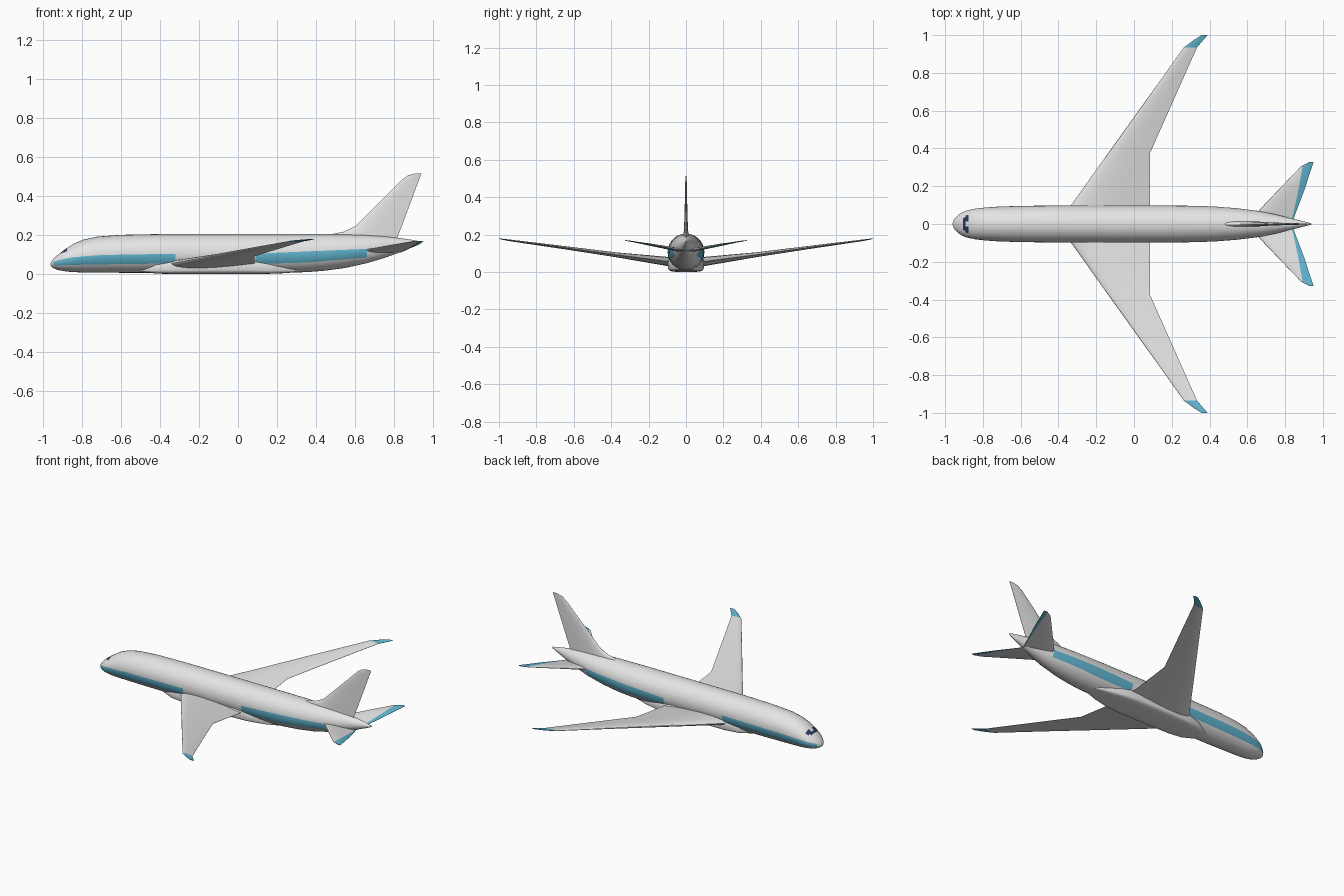
import bpy, bmesh, math

if "Cube" in bpy.data.objects:
    bpy.data.objects.remove(bpy.data.objects["Cube"])


def material(name, rgb):
    m = bpy.data.materials.new(name)
    m.diffuse_color = (*rgb, 1)
    m.use_nodes = True
    m.node_tree.nodes["Principled BSDF"].inputs["Base Color"].default_value = m.diffuse_color
    return m


MATS = [material("white", (0.78, 0.78, 0.78)),
        material("sky_blue", (0.12, 0.47, 0.64)),
        material("navy_glass", (0.02, 0.04, 0.11))]


def lerp_table(table, x):
    """Interpolate the values of a sorted (x, a, b) table."""
    if x <= table[0][0]:
        return table[0][1:]
    for p, q in zip(table, table[1:]):
        if x <= q[0]:
            t = (x - p[0]) / (q[0] - p[0])
            return tuple(a + (b - a) * t for a, b in zip(p[1:], q[1:]))
    return table[-1][1:]


def loft(name, rings, paint=lambda i, j: 0, mirror=False, angle=35):
    """Skin closed rings; paint(ring, segment) picks the colour."""
    bm = bmesh.new()
    vs = [[bm.verts.new(p) for p in r] for r in rings]
    n = len(rings[0])
    for i in range(len(rings) - 1):
        for j in range(n):
            k = (j + 1) % n
            f = bm.faces.new((vs[i][j], vs[i][k], vs[i + 1][k], vs[i + 1][j]))
            f.material_index = paint(i, j)
    bm.faces.new(vs[0]).material_index = paint(0, n // 2)
    bm.faces.new(vs[-1]).material_index = paint(len(rings) - 2, n // 2)
    bmesh.ops.recalc_face_normals(bm, faces=bm.faces)
    me = bpy.data.meshes.new(name)
    bm.to_mesh(me)
    bm.free()
    for m in MATS:
        me.materials.append(m)
    ob = bpy.data.objects.new(name, me)
    bpy.context.collection.objects.link(ob)
    bpy.ops.object.select_all(action='DESELECT')
    ob.select_set(True)
    bpy.context.view_layer.objects.active = ob
    bpy.ops.object.shade_smooth_by_angle(angle=math.radians(angle))
    if mirror:
        mod = ob.modifiers.new("mirror", 'MIRROR')
        mod.use_axis = (False, True, False)
        mod.use_mirror_merge = False
    return ob


# Fuselage: x, bottom, top, half width
BODY = [(-0.960, .048, .052, .004), (-0.955, .038, .064, .020),
        (-0.945, .031, .077, .034), (-0.925, .022, .097, .052),
        (-0.905, .018, .112, .064), (-0.893, .016, .121, .069),
        (-0.875, .013, .134, .074), (-0.84, .010, .156, .081),
        (-0.79, .009, .177, .087), (-0.72, .008, .192, .092),
        (-0.60, .007, .201, .096), (-0.40, .007, .205, .098),
        (-0.32, .007, .205, .098), (0.09, .007, .205, .098),
        (0.20, .007, .205, .098), (0.35, .010, .205, .096),
        (0.45, .018, .205, .091), (0.55, .032, .204, .083),
        (0.66, .056, .200, .069), (0.75, .083, .193, .051),
        (0.83, .112, .184, .031), (0.90, .140, .174, .013),
        (0.94, .158, .166, .003)]
# Stripe: x, lower edge, upper edge
STRIPE = [(-0.96, .046, .054), (-0.94, .044, .066), (-0.86, .047, .085),
          (-0.70, .050, .098), (-0.32, .055, .104), (0.09, .055, .104),
          (0.30, .055, .114), (0.66, .086, .129), (0.94, .161, .163)]


def body_ring(x, lo, hi, hw):
    zc, rz = (lo + hi) / 2, (hi - lo) / 2
    a, b = (math.asin(max(-.9, min(.9, (z - zc) / rz))) for z in lerp_table(STRIPE, x))
    h = math.pi / 2
    angs = []
    for s, e, k in ((-h, a, 6), (a, b, 4), (b, h, 8)):
        angs += [s + (e - s) * i / k for i in range(k)]
    angs.append(h)
    side = [(x, hw * math.cos(t), zc + rz * math.sin(t)) for t in angs]
    return side + [(px, -py, pz) for px, py, pz in side[-2:0:-1]]


def body_paint(i, j):
    m, x = min(j, 35 - j), (BODY[i][0] + BODY[i + 1][0]) / 2
    if (-0.905 < x < -0.893 and m >= 15) or (-0.893 < x < -0.875 and 14 <= m < 17):
        return 2
    return int(6 <= m < 10 and (-0.95 < x < -0.32 or 0.09 < x < 0.66))


loft("fuselage", [body_ring(*s) for s in BODY], body_paint)


# Belly fairing: boxy bulge under the wing
def fairing_ring(x, hw, lo, hi):
    ring = []
    for i in range(32):
        c, s = math.cos(i * math.pi / 16), math.sin(i * math.pi / 16)
        ring.append((x, hw * math.copysign(abs(c) ** .45, c),
                     (lo + hi) / 2 + (hi - lo) / 2 * math.copysign(abs(s) ** .45, s)))
    return ring


FAIRING = [(-0.50, .045, .012, .04), (-0.42, .080, .003, .06), (-0.33, .093, 0, .075),
           (-0.15, .097, 0, .085), (0.05, .097, 0, .08), (0.14, .087, .001, .065),
           (0.24, .065, .005, .05), (0.32, .040, .012, .04)]
loft("belly_fairing", [fairing_ring(*s) for s in FAIRING])


# Aerofoil surfaces: (y, z, leading x, trailing x, thickness, split fraction)
def foil_ring(y, z, le, te, thick, split, vertical=False):
    fr = [split * (i / 8) ** 2 for i in range(9)] + [(split + 1) / 2, 1]
    up = []
    for f in fr:
        t = 5 * thick * (.2969 * f ** .5 - .126 * f - .3516 * f ** 2 + .2843 * f ** 3 - .1015 * f ** 4)
        up.append((le + (te - le) * f, max(t, 0.0006 if f > .5 else 0)))
    pts = up + [(x, -t) for x, t in up[:0:-1]]
    return [(x, t, z) if vertical else (x, y, z + t) for x, t in pts]


# Main wings with blue tips
WING = [(0.0, .045, -0.41, .085, .055, .7), (0.09, .055, -0.34, .085, .050, .7),
        (0.375, .092, -0.137, .085, .026, .7), (0.65, .130, 0.06, .207, .017, .7),
        (0.935, .168, 0.264, .334, .009, .7), (0.975, .174, 0.318, .368, .006, .7),
        (1.0, .178, 0.358, .390, .003, .7)]
loft("wings", [foil_ring(*s) for s in WING], lambda i, j: int(i >= 4), mirror=True)

# Tailplane with blue elevators widening to the tip
TAILPLANE = [(0.0, .112, 0.60, .835, .022, .96), (0.05, .120, 0.64, .853, .020, .95),
             (0.18, .144, 0.764, .902, .013, .77), (0.305, .166, 0.884, .943, .006, .15),
             (0.327, .169, 0.925, .950, .003, .05)]
loft("tailplane", [foil_ring(*s) for s in TAILPLANE],
     lambda i, j: int(8 <= j <= 11), mirror=True)

# Tail fin with a swept fillet at its foot
FIN = [(0, .165, 0.44, .808, .034, .7), (0, .205, 0.48, .822, .028, .7),
       (0, .217, 0.54, .827, .024, .7), (0, .245, 0.60, .838, .020, .7),
       (0, .35, 0.706, .877, .014, .7), (0, .485, 0.842, .927, .008, .7),
       (0, .505, 0.870, .935, .006, .7), (0, .514, 0.905, .938, .003, .7)]
loft("tail_fin", [foil_ring(*s, vertical=True) for s in FIN])
